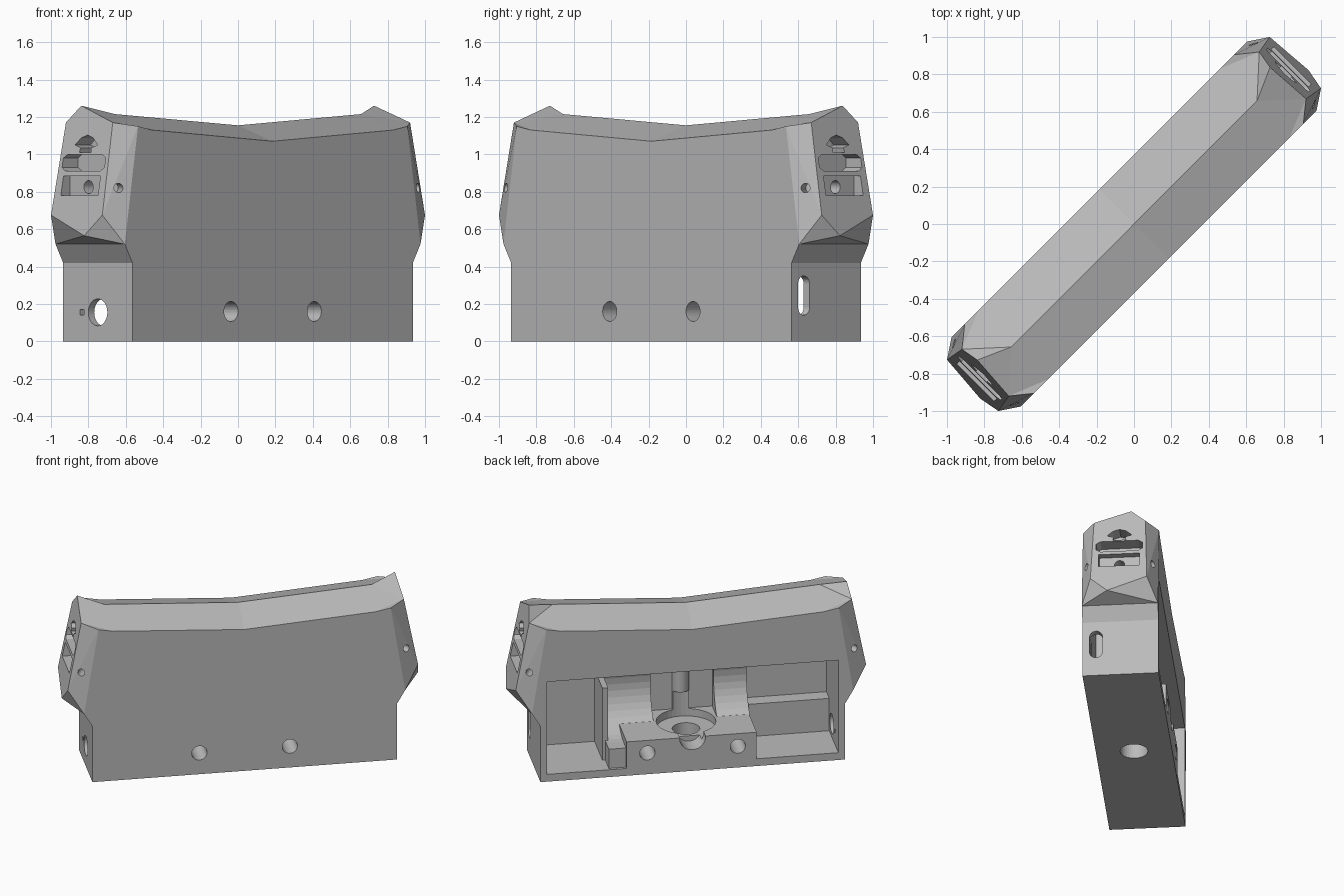
import bpy, bmesh, math
from mathutils import Matrix, Vector

old = bpy.data.objects.get("Cube")
if old:
    bpy.data.objects.remove(old, do_unlink=True)

grey = bpy.data.materials.new("plain grey")
grey.use_nodes = True
grey.diffuse_color = (0.5, 0.5, 0.5, 1)
grey.node_tree.nodes["Principled BSDF"].inputs["Base Color"].default_value = grey.diffuse_color

HALF = 0.262          # half the body thickness
BACK = HALF + 0.02    # just outside the open side


# ---- helpers; local x runs along the body, local y points out of the open side
def finish(name, bm):
    bmesh.ops.recalc_face_normals(bm, faces=bm.faces)
    mesh = bpy.data.meshes.new(name)
    bm.to_mesh(mesh)
    bm.free()
    mesh.materials.append(grey)
    ob = bpy.data.objects.new(name, mesh)
    bpy.context.collection.objects.link(ob)
    return ob


def box(name, x, y, z):
    bm = bmesh.new()
    bmesh.ops.create_cube(bm, size=1)
    for v in bm.verts:
        for i, (lo, hi) in enumerate((x, y, z)):
            v.co[i] = lo if v.co[i] < 0 else hi
    return finish(name, bm)


def cylinder(name, centre, axis, radius, length):
    bm = bmesh.new()
    turn = Vector(axis).to_track_quat('Z', 'Y').to_matrix().to_4x4()
    bmesh.ops.create_cone(bm, cap_ends=True, segments=40, radius1=radius, radius2=radius,
                          depth=length, matrix=Matrix.Translation(centre) @ turn)
    return finish(name, bm)


def prism(name, outline, x0, x1):
    bm = bmesh.new()
    face = bm.faces.new([bm.verts.new((x0, y, z)) for y, z in outline])
    new = bmesh.ops.extrude_face_region(bm, geom=[face])["geom"]
    for v in new:
        if isinstance(v, bmesh.types.BMVert):
            v.co.x = x1
    return finish(name, bm)


def cut(target, tool):
    mod = target.modifiers.new("cut", 'BOOLEAN')
    mod.operation = 'DIFFERENCE'
    mod.solver = 'EXACT'
    mod.object = tool
    bpy.context.view_layer.update()
    result = bpy.data.meshes.new_from_object(
        target.evaluated_get(bpy.context.evaluated_depsgraph_get()))
    target.modifiers.clear()
    target.data = result
    bpy.data.objects.remove(tool, do_unlink=True)


# ---- body shell: one corner's points, mirrored to both ends and both sides
def slope(z):
    return 1.22 - 0.194 * (z - 0.675)     # leaning end face


side_points = {
    "foot": (1.06, HALF, 0), "waist": (1.06, HALF, 0.42),
    "flare": (1.118, HALF, 0.52), "shoulder": (1.018, HALF, 1.15),
    "cheek": (slope(0.675), 0.194, 0.675), "brow": (slope(1.17), 0.177, 1.17),
    "rim": (0.912, HALF, 1.13),
}
middle_points = {"peak": (slope(1.26), 0.078, 1.26), "chin": (slope(0.565), -0.078, 0.565),
                 "ridge": (0.93, 0, 1.215)}
bm = bmesh.new()
P = {}
for s in (-1, 1):
    for key, (x, y, z) in middle_points.items():
        P[key, s] = bm.verts.new((s * x, y, z))
    for t in (-1, 1):
        for key, (x, y, z) in side_points.items():
            P[key, s, t] = bm.verts.new((s * x, t * y, z))
ridge_mid = bm.verts.new((0, 0, 1.155))
rim_mid = {t: bm.verts.new((0, t * HALF, 1.07)) for t in (-1, 1)}

for t in (-1, 1):
    order = ("foot", "waist", "flare", "shoulder", "rim")
    bm.faces.new([P[k, -1, t] for k in order] + [rim_mid[t]]
                 + [P[k, 1, t] for k in reversed(order)])
for s in (-1, 1):
    for t in (-1, 1):
        c = {k: P[k, s, t] for k in side_points}
        bm.faces.new((c["brow"], c["shoulder"], c["flare"], c["cheek"]))
        bm.faces.new((c["brow"], c["rim"], c["shoulder"]))
        bm.faces.new((c["brow"], P["peak", s], P["ridge", s], c["rim"]))
        bm.faces.new((P["ridge", s], ridge_mid, rim_mid[t], c["rim"]))
        bm.faces.new((c["cheek"], c["flare"], P["chin", s]))
    a, b = ({k: P[k, s, t] for k in side_points} for t in (-1, 1))
    bm.faces.new((a["cheek"], a["brow"], P["peak", s], b["brow"], b["cheek"], P["chin", s]))
    bm.faces.new((P["chin", s], a["flare"], b["flare"]))
    bm.faces.new((a["flare"], a["waist"], b["waist"], b["flare"]))
    bm.faces.new((a["waist"], a["foot"], b["foot"], b["waist"]))
bm.faces.new([P["foot", s, t] for s, t in ((-1, -1), (1, -1), (1, 1), (-1, 1))])
bmesh.ops.triangulate(bm, faces=[f for f in bm.faces if len(f.verts) == 4])
body = finish("housing_body", bm)

# ---- cavity volume, with the inner fittings left standing
cavity = box("cavity", (-1.015, 1.015), (-0.21, BACK), (0.055, 0.755))
for x0, x1 in ((0.22, 0.561), (-0.45, -0.22)):
    rib = box("cradle_rib", (x0, x1), (-0.3, 0.14), (0.1, 0.8))
    cut(rib, cylinder("cradle_hollow", (0, 0.14, 0.5), (1, 0, 0), 0.3, 3))
    cut(cavity, rib)
cut(cavity, box("partition", (0.56, 0.6), (-0.3, 0.1), (0, 0.6)))
cut(cavity, box("side_block", (0.4, 0.58), (-0.3, 0.24), (0, 0.2)))
cut(cavity, box("ledge", (-1.1, -0.4), (-0.3, -0.1), (0, 0.3)))
cut(cavity, cylinder("post", (0, -0.22, 0.5), (0, 0, 1), 0.06, 1))
cut(cavity, box("centre_block", (-0.446, 0.46), (-0.3, 0.4), (0, 0.256)))
cut(body, cavity)

# ---- holes through the base
cut(body, cylinder("seat", (0, 0, 0.3), (0, 0, 1), 0.205, 0.2))
cut(body, cylinder("stem_hole", (0, 0, 0.1), (0, 0, 1), 0.095, 0.4))
cut(body, cylinder("finger_notch", (0, 0.22, 0.25), (0, 1, 0), 0.09, 0.2))
for x in (-0.315, 0.315):
    cut(body, cylinder("cross_hole", (x, 0, 0.16), (0, 1, 0), 0.053, 1))
cut(body, cylinder("end_hole", (-1.05, 0, 0.155), (1, 0, 0), 0.072, 0.2))
cut(body, box("pin_hole", (-1.1, -1), (0.105, 0.135), (0.14, 0.17)))
arc = [math.pi * i / 12 for i in range(13)]
capsule = [(-0.169 + 0.044 * math.cos(a), 0.306 + 0.044 * math.sin(a)) for a in arc]
capsule += [(-0.169 - 0.044 * math.cos(a), 0.184 - 0.044 * math.sin(a)) for a in arc]
cut(body, prism("end_slot", capsule, 0.95, 1.2))

# ---- pockets in the leaning end faces and small holes in the corner facets
spade = [(-0.085, 1.05), (-0.04, 1.035), (-0.045, 1.01), (0.045, 1.01), (0.04, 1.035),
         (0.085, 1.05), (0.045, 1.088), (0, 1.103), (-0.045, 1.088)]
slot = [(-0.16, 0.93), (-0.13, 0.91), (0.13, 0.91), (0.16, 0.93),
        (0.16, 0.98), (0.13, 1.0), (-0.13, 1.0), (-0.16, 0.98)]
square = [(-0.14, 0.78), (0.14, 0.78), (0.14, 0.885), (-0.14, 0.885)]
for s in (-1, 1):
    cut(body, prism("spade_pocket", spade, s * 1.03, s * 1.4))
    cut(body, prism("slot_pocket", slot, s * 1.05, s * 1.4))
    cut(body, prism("square_pocket", square, s * 1.13, s * 1.4))
    cut(body, cylinder("pocket_hole", (s * 1.1, 0, 0.825), (1, 0, 0), 0.035, 0.2))
    for t in (-1, 1):
        cut(body, cylinder("facet_hole", (s * 1.131, t * 0.226, 0.82),
                           (s * 0.51, t * 0.86, 0), 0.025, 0.2))

# ---- turn the body onto the diagonal
body.data.transform(Matrix.Rotation(math.radians(45), 4, 'Z'))
